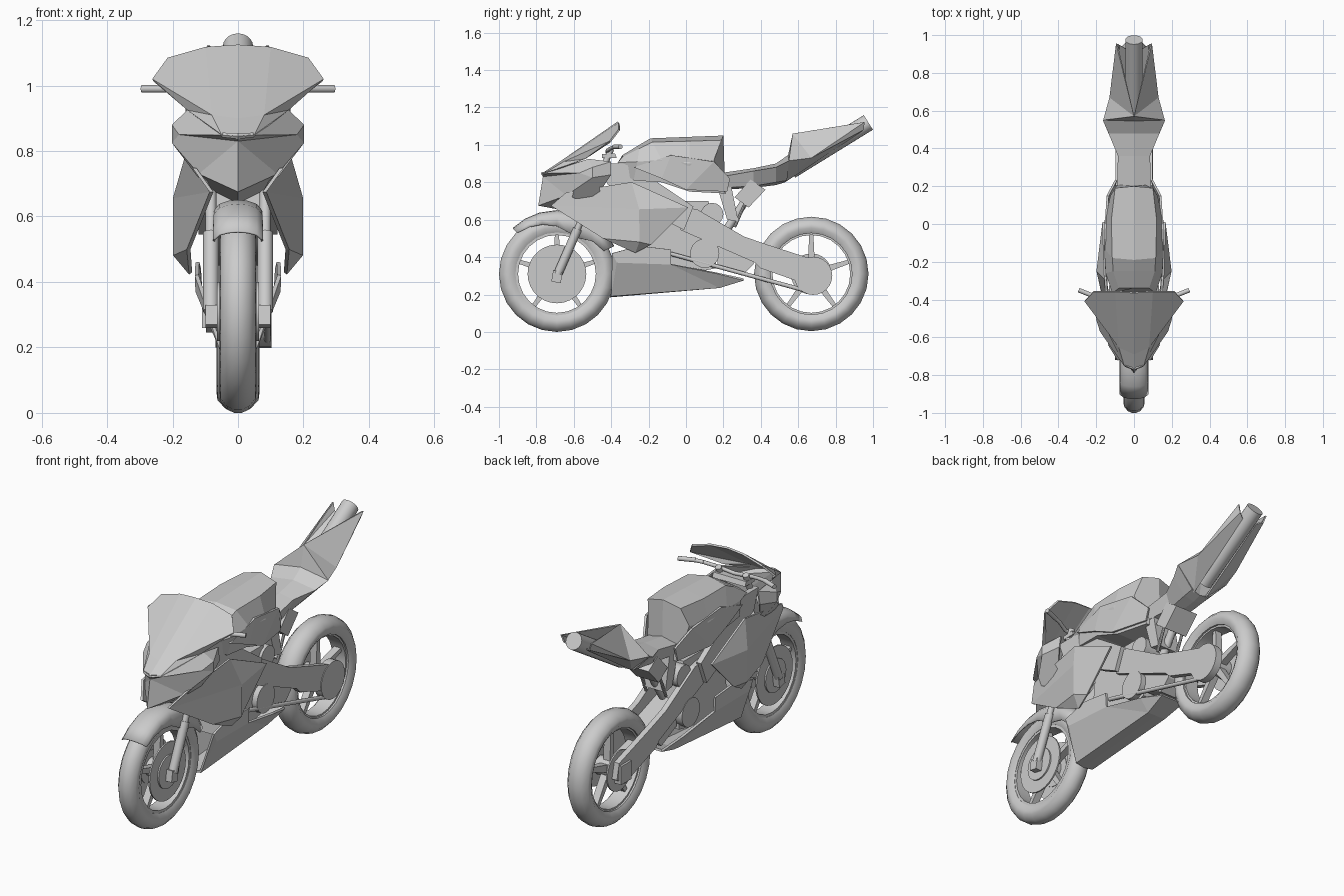
import bpy, bmesh, math
from mathutils import Vector, Matrix


def make(name, verts, faces, mirror=False, thick=0, smooth=False):
    """Mesh from points and faces, optionally mirrored over x = 0 and thickened."""
    bm = bmesh.new()
    for s in ((1, -1) if mirror else (1,)):
        vs = [bm.verts.new((s * x, y, z)) for x, y, z in verts]
        for f in faces:
            bm.faces.new([vs[i] for i in f])
    bmesh.ops.remove_doubles(bm, verts=bm.verts, dist=0.0005)
    bmesh.ops.recalc_face_normals(bm, faces=bm.faces)
    return finish(name, bm, thick, smooth)


def finish(name, bm, thick=0, smooth=False):
    me = bpy.data.meshes.new(name)
    bm.to_mesh(me)
    bm.free()
    o = bpy.data.objects.new(name, me)
    bpy.context.collection.objects.link(o)
    if thick:
        m = o.modifiers.new("thickness", 'SOLIDIFY')
        m.thickness = thick
        m.offset = -1
    if smooth:
        bpy.ops.object.select_all(action='DESELECT')
        bpy.context.view_layer.objects.active = o
        o.select_set(True)
        bpy.ops.object.shade_smooth_by_angle(angle=math.radians(40))
    return o


def prism(name, profile, x0, x1, mirror=False):
    """Extrude a (y, z) profile across x."""
    n = len(profile)
    v = [(x, y, z) for x in (x0, x1) for y, z in profile]
    f = [list(range(n)), list(range(n, 2 * n))]
    f += [[i, (i + 1) % n, n + (i + 1) % n, n + i] for i in range(n)]
    return make(name, v, f, mirror)


def tube(name, pts, r, mirror=False, sides=12):
    bm = bmesh.new()
    for s in ((1, -1) if mirror else (1,)):
        p = [Vector((s * x, y, z)) for x, y, z in pts]
        for a, b in zip(p, p[1:]):
            d = b - a
            mat = Matrix.Translation((a + b) / 2) @ d.to_track_quat('Z', 'Y').to_matrix().to_4x4()
            bmesh.ops.create_cone(bm, cap_ends=True, segments=sides, radius1=r, radius2=r,
                                  depth=d.length, matrix=mat)
    return finish(name, bm, smooth=True)


def lathe(name, profile, cy, cz, seg=24):
    """Turn a closed (x, radius) profile around an axle parallel to x."""
    n, v = len(profile), []
    for i in range(seg):
        a = math.tau * i / seg
        v += [(x, cy + r * math.cos(a), cz + r * math.sin(a)) for x, r in profile]
    f = [[i * n + j, i * n + (j + 1) % n, (i + 1) % seg * n + (j + 1) % n, (i + 1) % seg * n + j]
         for i in range(seg) for j in range(n)]
    return make(name, v, f, smooth=True)


def loft(name, sections, caps=True, mirror=True, thick=0, smooth=False):
    """Skin sections; by default half sections (bottom to top centre) that get mirrored."""
    n, k = len(sections[0]), len(sections)
    f = [[i * n + j, i * n + j + 1, (i + 1) * n + j + 1, (i + 1) * n + j]
         for i in range(k - 1) for j in range(n - 1)]
    if caps:
        f += [list(range(n)), list(range((k - 1) * n, k * n))]
    return make(name, [p for s in sections for p in s], f, mirror, thick, smooth)


# wheels: tyre, rim, spokes, hub
for end, cy, cz, R, w in (("front", -0.69, 0.31, 0.31, 0.056), ("rear", 0.67, 0.31, 0.306, 0.066)):
    half = [(w * .75, R - .088), (w, R - .06), (w * .95, R - .035), (w * .6, R - .01), (w * .2, R)]
    lathe(end + "_tyre", half + [(-x, r) for x, r in half[::-1]], cy, cz)
    lathe(end + "_rim", [(-.04, .208), (.04, .208), (.04, .23), (-.04, .23)], cy, cz)
    tube(end + "_hub", [(-.055, cy, cz), (.055, cy, cz)], 0.05, sides=20)
    for k in range(5):
        a = math.radians(90 + 72 * k)
        d, t = Vector((math.cos(a), math.sin(a))), Vector((-math.sin(a), math.cos(a)))
        c = Vector((cy, cz))
        prism(end + "_spoke", [c + d * .03 + t * .02, c + d * .212 + t * .011,
                               c + d * .212 - t * .011, c + d * .03 - t * .02], -.02, .02)

# front brake discs and fork
tube("brake_disc", [(.048, -.69, .31), (.056, -.69, .31)], 0.157, True, 28)
tube("brake_carrier", [(.045, -.69, .31), (.064, -.69, .31)], 0.09, True, 20)
tube("fork_lower", [(.083, -.685, .31), (.083, -.58, .55)], 0.024, True)
tube("fork_upper", [(.083, -.58, .55), (.083, -.40, 0.98)], 0.017, True)
prism("axle_clamp", [(-.72, .27), (-.67, .26), (-.66, .32), (-.71, .33)], .06, .10, True)

# front fender: arch sections with skirts deepest at the fork
rows = []
for deg, skirt in ((26, .28), (42, .26), (58, .225), (74, .23), (90, .255), (106, .275), (120, .29), (134, .305)):
    c, s = math.cos(math.radians(deg)), math.sin(math.radians(deg))
    rows.append([(x, -.69 + r * c, .31 + r * s)
                 for x, r in ((.077, skirt), (.074, .308), (.058, .328), (.03, .338), (0, .341))])
loft("front_fender", rows, caps=False, thick=.006, smooth=True)

# handlebar and grips
tube("handlebar", [(0, -.42, .96), (.11, -.42, .97), (.17, -.395, .985), (.22, -.38, .99)], 0.01, True)
tube("grip", [(.21, -.383, .99), (.293, -.35, .99)], 0.012, True)
prism("fork_yoke", [(-.45, .93), (-.37, .93), (-.38, .955), (-.45, .95)], -.10, .10)

# windshield
make("windshield", [(0, -.775, .845), (.05, -.755, .85), (.155, -.54, .925), (.262, -.41, 1.02),
                    (.215, -.36, 1.085), (.10, -.36, 1.118), (0, -.365, 1.125), (0, -.69, .90),
                    (.08, -.655, .91)],
     [(0, 1, 8, 7), (7, 8, 5, 6), (8, 2, 3), (8, 3, 4, 5), (1, 2, 8)], True, .01)

# nose cowl with headlights and chin
make("nose_cowl", [(0, -.765, .83), (.18, -.57, .85), (.202, -.50, .88), (.202, -.50, .825),
                   (0, -.79, .675), (.12, -.64, .73), (.05, -.755, .848), (.155, -.52, .925),
                   (.16, -.40, .91), (.17, -.40, .84), (0, -.60, .64), (.10, -.50, .69), (0, -.775, .845)],
     [(0, 4, 5), (0, 5, 3, 1), (6, 1, 2, 7), (12, 0, 1, 6), (1, 3, 2), (2, 3, 9, 8), (2, 8, 7),
      (4, 10, 11, 5), (3, 5, 11, 9)], True, .01)

# side fairings
make("side_fairing", [(.075, -.72, .675), (.125, -.64, .745), (.145, -.29, .80), (.155, .01, .665),
                      (.187, -.25, .655), (.187, -.25, .485), (.145, -.44, .50), (.14, -.27, .43),
                      (.15, -.19, .47)],
     [(0, 1, 2, 4), (2, 3, 4), (0, 4, 5, 6), (6, 5, 7), (4, 3, 8, 5), (5, 8, 7)], True, .012)

# belly pan
make("belly_pan", [(0, -.405, .185), (.055, -.40, .19), (.055, .18, .235), (0, .18, .235),
                   (.07, .31, .275), (.10, .17, .31), (.12, -.08, .36), (.125, -.08, .44),
                   (.13, -.25, .46), (.132, -.395, .42), (.13, -.37, .37), (0, .31, .275)],
     [(0, 1, 2, 3), (1, 10, 6, 2), (2, 6, 5), (2, 5, 4), (10, 9, 8, 7, 6), (3, 2, 4, 11), (1, 9, 10)],
     True, .012)

# engine block, side covers, radiator
prism("engine_block", [(-.22, .70), (.12, .70), (.16, .5), (.16, .34), (-.1, .29), (-.26, .34)], -.07, .07)
tube("engine_cover", [(-.10, .10, .42), (.10, .10, .42)], 0.078, sides=20)
tube("upper_cover", [(-.085, .14, .63), (.085, .14, .63)], 0.06, sides=16)

# frame spars and swingarm
prism("frame_spar", [(-.46, .90), (-.30, .90), (.04, .67), (-.01, .545), (-.12, .60), (-.42, .79)],
      .09, .12, True)
prism("swingarm", [(-.02, .67), (.06, .655), (.31, .51), (.44, .465), (.72, .375), (.74, .29), (.67, .245),
                   (.40, .34), (.37, .37), (-.03, .545)], .068, .098, True)
prism("arm_gusset", [(.15, .50), (.38, .42), (.36, .36), (.30, .30), (.17, .36)], -.06, .07)
tube("rear_sprocket_cover", [(.06, .68, .30), (.102, .68, .30)], 0.102, sides=24)
tube("rear_brake_disc", [(-.068, .67, .31), (-.06, .67, .31)], 0.11, sides=24)
prism("rear_axle_block", [(.63, .26), (.72, .26), (.72, .36), (.63, .36)], -.11, -.07)
tube("chain_run", [(.09, -.09, .42), (.09, .66, .215)], 0.011)

# rear shock and subframe
tube("shock_rod", [(0, .20, .52), (0, .40, .83)], 0.022)
prism("shock_reservoir", [(.26, .72), (.335, .665), (.425, .76), (.345, .815)], -.07, .07)
prism("subframe", [(.16, .80), (.24, .79), (.28, .59), (.22, .60)], -.07, .07)
tube("seat_strut", [(.06, .26, .56), (.06, .36, .79)], 0.008, True, 8)

# tank
loft("tank", [
    [(0, -.36, .87), (.09, -.36, .87), (.115, -.365, .905), (.08, -.34, .935), (0, -.34, .945)],
    [(0, -.28, .81), (.13, -.28, .81), (.15, -.26, .91), (.11, -.25, .98), (0, -.25, 1.0)],
    [(0, -.13, .80), (.14, -.13, .80), (.158, -.13, .92), (.115, -.18, 1.015), (0, -.19, 1.035)],
    [(0, .02, .75), (.125, .02, .75), (.155, .02, .90), (.12, .02, 1.02), (0, .02, 1.043)],
    [(0, .21, .74), (.09, .21, .74), (.125, .15, .92), (.10, .19, 1.025), (0, .20, 1.05)]])
make("tank_side_cover", [(.15, -.28, .88), (.16, -.08, .945), (.145, .15, .91), (.10, .235, .82),
                         (.105, .22, .75), (.15, .0, .76), (.158, -.13, .82)],
     [(0, 1, 6), (1, 2, 5, 6), (2, 3, 4, 5)], True, .012)

# seat, rising to a central peak
loft("seat", [
    [(0, .19, .76), (.075, .19, .77), (.09, .19, .83), (0, .19, .85)],
    [(0, .36, .77), (.055, .36, .78), (.085, .36, .86), (0, .36, .875)],
    [(0, .48, .785), (.06, .48, .80), (.135, .48, .88), (0, .48, .90)],
    [(0, .53, .80), (.06, .54, .81), (.165, .55, .915), (0, .545, .945)]])

# tail fins folding out from the peak around the raised exhaust
make("tail_fin", [(0, .57, 1.06), (.095, .955, 1.122), (.08, .95, 1.08), (.13, .67, .93),
                  (.163, .55, .915), (.04, .53, .80), (.045, .93, 1.065), (0, .545, .94)],
     [(0, 1, 3), (1, 2, 3), (0, 3, 4), (3, 2, 6, 5), (4, 3, 5), (0, 4, 7)], True, .008)
tube("tail_exhaust", [(0, .56, .864), (0, .975, 1.12)], 0.046, sides=20)
